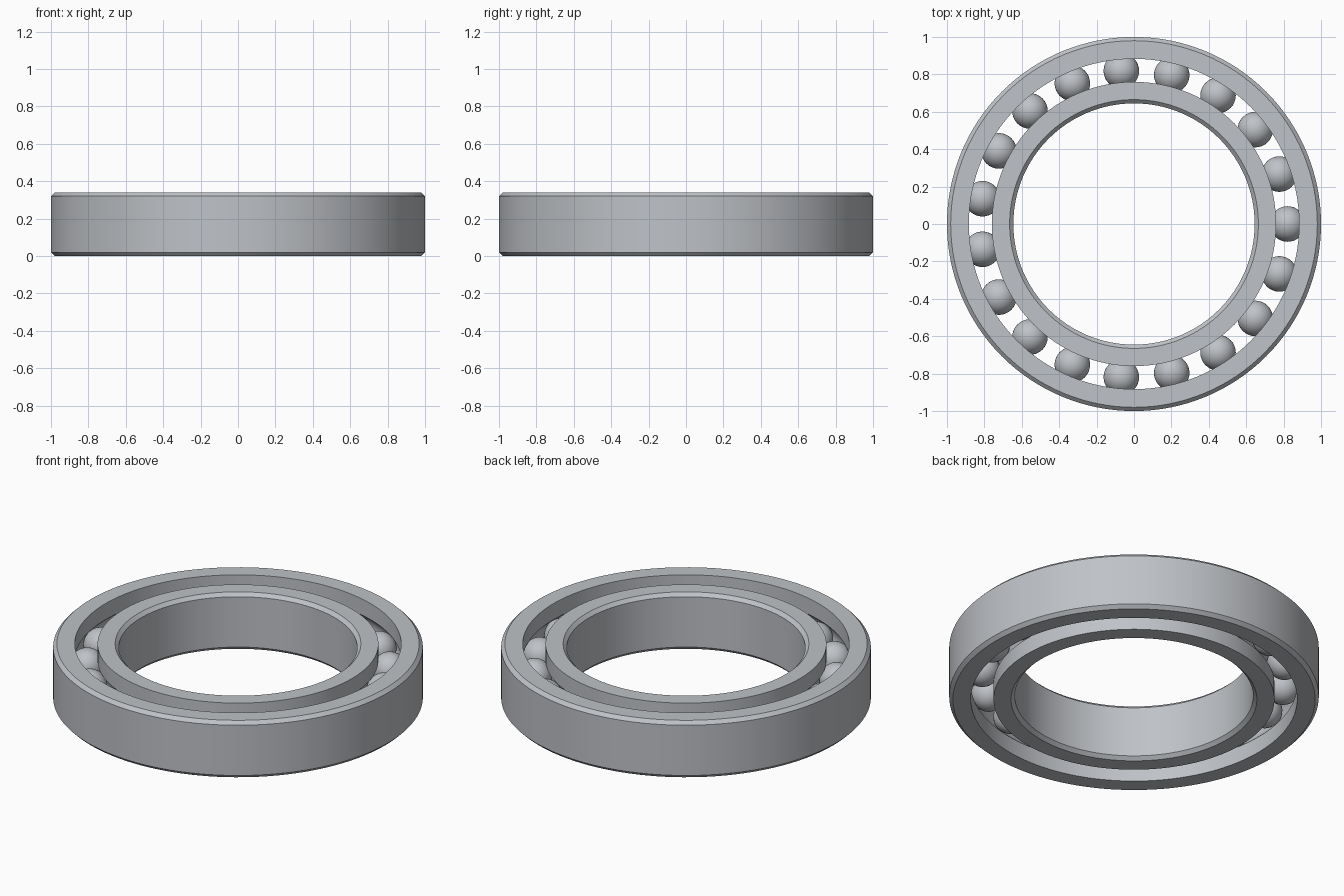
import bpy, bmesh
from math import sin, cos, pi, tau, radians, asin

if "Cube" in bpy.data.objects:
    bpy.data.objects.remove(bpy.data.objects["Cube"])

HEIGHT, CHAMFER, MID = 0.34, 0.02, 0.17
BORE, INNER_LIP, OUTER_LIP, RIM = 0.645, 0.76, 0.883, 1.0
PITCH = (INNER_LIP + OUTER_LIP) / 2
BALL, GROOVE, BALLS = 0.095, 0.096, 19

steel = bpy.data.materials.new("steel_grey")
steel.use_nodes = True
colour = (0.52, 0.54, 0.57, 1)
steel.diffuse_color = colour
steel.node_tree.nodes["Principled BSDF"].inputs["Base Color"].default_value = colour


def finish(obj, angle):
    """Apply the material and smooth shading with sharp edges."""
    obj.data.materials.append(steel)
    bpy.ops.object.select_all(action="DESELECT")
    obj.select_set(True)
    bpy.context.view_layer.objects.active = obj
    bpy.ops.object.shade_smooth_by_angle(angle=radians(angle))


def make_object(name, bm):
    bmesh.ops.recalc_face_normals(bm, faces=bm.faces)
    mesh = bpy.data.meshes.new(name)
    bm.to_mesh(mesh)
    bm.free()
    obj = bpy.data.objects.new(name, mesh)
    bpy.context.collection.objects.link(obj)
    return obj


def race(name, plain, lip, steps=12, segments=128):
    """Revolve a ring with a chamfered plain wall and a ball groove in its lip."""
    side = 1 if lip > PITCH else -1
    wall = plain - side * CHAMFER
    half = asin(min(1, ((GROOVE ** 2 - (lip - PITCH) ** 2) ** 0.5) / GROOVE))
    profile = [(lip, 0), (wall, 0), (plain, CHAMFER),
               (plain, HEIGHT - CHAMFER), (wall, HEIGHT), (lip, HEIGHT)]
    for i in range(steps + 1):
        a = half * (1 - 2 * i / steps)
        profile.append((PITCH + side * GROOVE * cos(a), MID + GROOVE * sin(a)))
    bm = bmesh.new()
    rings = [[bm.verts.new((r * cos(tau * s / segments), r * sin(tau * s / segments), z))
              for r, z in profile] for s in range(segments)]
    n = len(profile)
    for s, ring in enumerate(rings):
        following = rings[(s + 1) % segments]
        for i in range(n):
            j = (i + 1) % n
            bm.faces.new((ring[i], following[i], following[j], ring[j]))
    finish(make_object(name, bm), 25)


# Inner and outer rings
race("outer_ring", RIM, OUTER_LIP)
race("inner_ring", BORE, INNER_LIP)

# Balls spaced evenly in the groove
for k in range(BALLS):
    a = tau * k / BALLS
    bm = bmesh.new()
    bmesh.ops.create_uvsphere(bm, u_segments=32, v_segments=20, radius=BALL)
    ball = make_object(f"ball_{k + 1}", bm)
    ball.location = (PITCH * cos(a), PITCH * sin(a), MID)
    finish(ball, 60)
